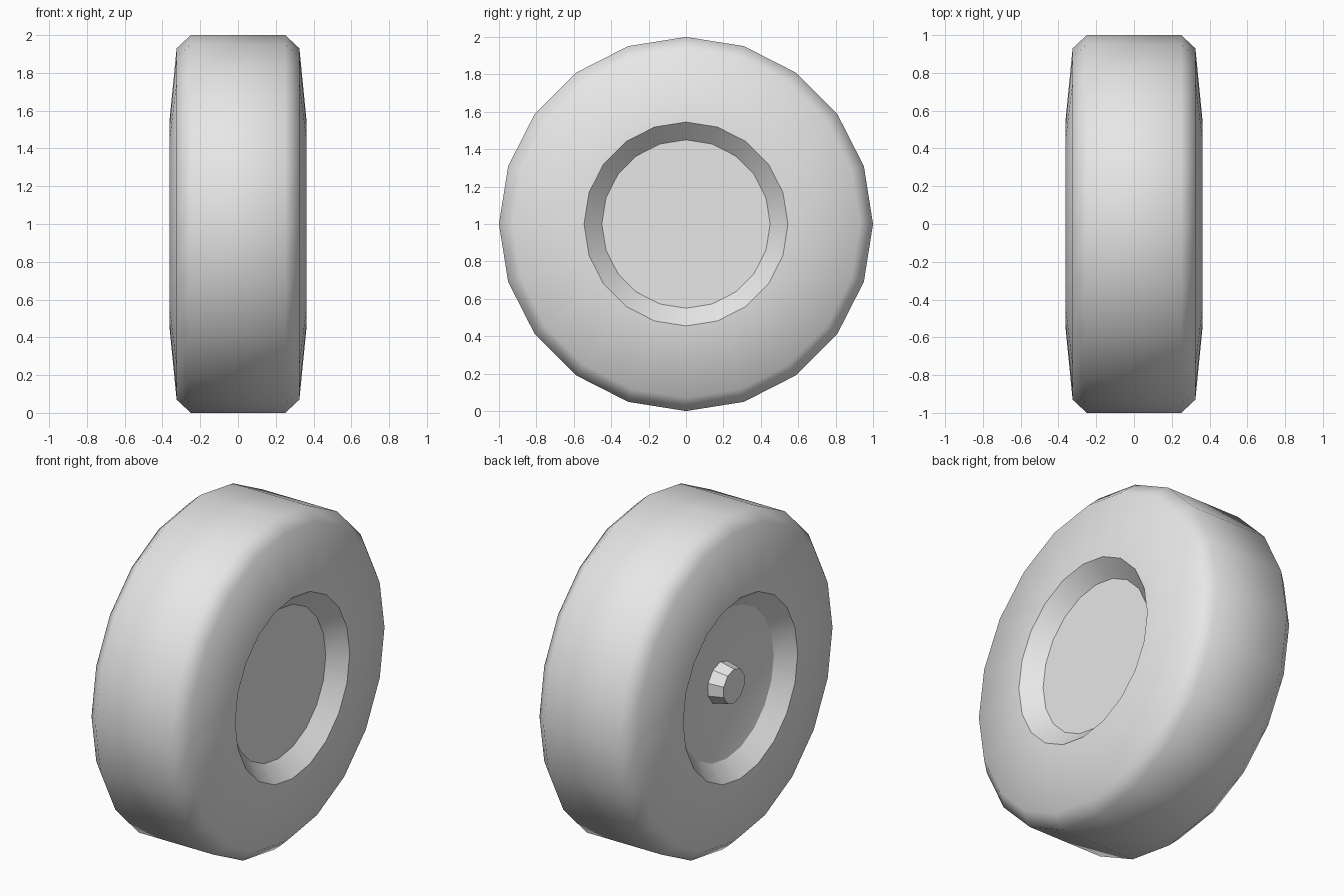
import bpy, bmesh
from math import sin, cos, tau

cube = bpy.data.objects.get("Cube")
if cube:
    bpy.data.objects.remove(cube, do_unlink=True)

grey = bpy.data.materials.new("plain grey")
grey.use_nodes = True
grey.diffuse_color = (0.8, 0.8, 0.8, 1)
grey.node_tree.nodes["Principled BSDF"].inputs["Base Color"].default_value = (0.8, 0.8, 0.8, 1)


def lathe(name, profile, sides, sharp_rings=(), facets=False):
    """Spin (x, radius) points about the wheel axis and cap both ends."""
    bm = bmesh.new()
    rings = [[bm.verts.new((x, r * sin(tau * i / sides), 1 + r * cos(tau * i / sides)))
              for i in range(sides)] for x, r in profile]
    for a, b in zip(rings, rings[1:]):
        for i in range(sides):
            j = (i + 1) % sides
            bm.faces.new((a[i], a[j], b[j], b[i]))
    bm.faces.new(rings[0])
    bm.faces.new(rings[-1])
    bmesh.ops.recalc_face_normals(bm, faces=bm.faces[:])
    for f in bm.faces:
        f.smooth = not facets
    for k in sharp_rings:
        ring = rings[k]
        for i in range(sides):
            bm.edges.get((ring[i], ring[(i + 1) % sides])).smooth = False
    mesh = bpy.data.meshes.new(name)
    bm.to_mesh(mesh)
    bm.free()
    mesh.materials.append(grey)
    obj = bpy.data.objects.new(name, mesh)
    bpy.context.collection.objects.link(obj)
    return obj


# Tyre and rim: dished inner side, then tread, then flat recessed outer side
half = [(0.25, 1.0), (0.325, 0.93), (0.363, 0.545), (0.27, 0.45)]
dish = [(-0.23, 0.26)]
inner_side = [(-x, r) for x, r in reversed(half)]
lathe("wheel", dish + inner_side + half, 20, sharp_rings=(1, 2, 7, 8))

# Tapered axle stub in the dished side
lathe("axle_stub", [(-0.32, 0.103), (-0.225, 0.125)], 10, facets=True)
